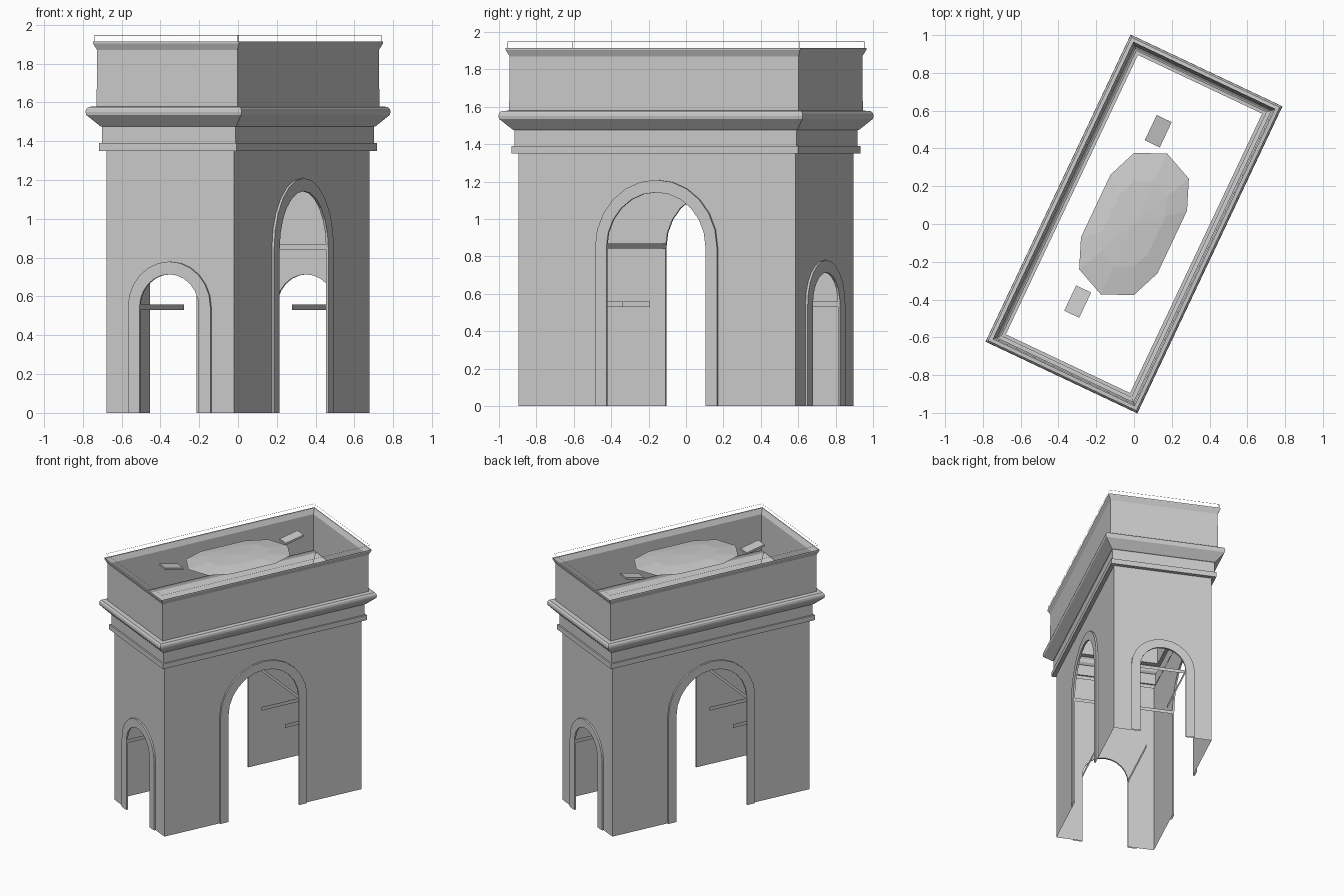
import bpy, bmesh, math
from mathutils import Vector

old = bpy.data.objects.get("Cube")
if old:
    bpy.data.objects.remove(old, do_unlink=True)

TURN = math.radians(-25.3)      # the building stands at an angle in plan
HX, HY = 0.3635, 0.818          # half depth and half length of the body
WALL_TOP = 1.35

stone = bpy.data.materials.new("pale_stone")
stone.use_nodes = True
stone.diffuse_color = (0.6, 0.6, 0.6, 1)
stone.node_tree.nodes["Principled BSDF"].inputs["Base Color"].default_value = (0.6, 0.6, 0.6, 1)


def make(name, faces):
    """Build one object from a list of faces given as point loops."""
    bm = bmesh.new()
    for loop in faces:
        bm.faces.new([bm.verts.new(p) for p in loop])
    bmesh.ops.remove_doubles(bm, verts=bm.verts, dist=1e-5)
    mesh = bpy.data.meshes.new(name)
    bm.to_mesh(mesh)
    bm.free()
    mesh.materials.append(stone)
    ob = bpy.data.objects.new(name, mesh)
    ob.rotation_euler.z = TURN
    bpy.context.scene.collection.objects.link(ob)
    return ob


def arch_path(r, spring, n=12):
    """Left foot, over the round head, to the right foot."""
    arc = [(-r * math.cos(math.pi * i / n), spring + r * math.sin(math.pi * i / n))
           for i in range(n + 1)]
    return [(-r, 0)] + arc + [(r, 0)]


def placer(out, dist):
    along = Vector((0, 0, 1)).cross(out)
    return lambda u, z, d=0: out * (dist + d) + along * u + Vector((0, 0, z))


def arched_side(name, out, dist, half, inner, outer, spring):
    at = placer(Vector(out), dist)
    # wall sheet with its opening
    opening = arch_path(inner, spring)
    outline = [(-half, 0)] + opening + [(half, 0), (half, WALL_TOP), (-half, WALL_TOP)]
    make(name + "_wall", [[at(u, z) for u, z in outline]])
    # raised surround of the arch
    rim = arch_path(outer, spring)
    d = 0.013
    faces = []
    for (a, b), (e, f) in zip(zip(opening, opening[1:]), zip(rim, rim[1:])):
        faces.append([at(*a, d), at(*b, d), at(*f, d), at(*e, d)])
        faces.append([at(*a), at(*b), at(*b, d), at(*a, d)])
        faces.append([at(*e, d), at(*f, d), at(*f), at(*e)])
    make(name + "_arch_surround", faces)


def rect(d, z):
    x, y = HX + d, HY + d
    return [Vector(p) for p in ((x, -y, z), (x, y, z), (-x, y, z), (-x, -y, z))]


def sweep(name, profile):
    """Carry a profile of outset and height around the rectangular plan."""
    rings = [rect(d, z) for d, z in profile]
    make(name, [[lo[i], lo[(i + 1) % 4], hi[(i + 1) % 4], hi[i]]
                for lo, hi in zip(rings, rings[1:]) for i in range(4)])


# walls with large arches on the long sides and small ones on the ends
for label, s in (("left", 1), ("right", -1)):
    arched_side(label + "_long", (s, 0, 0), HX, HY, 0.293, 0.36, 0.85)
for label, s in (("back", 1), ("front", -1)):
    arched_side(label + "_end", (0, s, 0), HY, HX, 0.169, 0.235, 0.545)

# mouldings and parapet
sweep("string_course", [(0, 1.35), (0.028, 1.35), (0.028, 1.39), (0.0165, 1.39)])
sweep("frieze", [(0.0165, 1.39), (0.0165, 1.475)])
sweep("cornice", [(0.0165, 1.475), (0.024, 1.478), (0.078, 1.535), (0.081, 1.55),
                  (0.079, 1.565), (0.07, 1.577), (0.038, 1.58)])
sweep("attic", [(0.038, 1.58), (0.036, 1.87)])
sweep("attic_rim", [(0.036, 1.87), (0.0525, 1.905), (0.0525, 1.915)])

# thin impost strips inside the passages
strips = []
for s in (1, -1):
    y = s * 0.293
    strips.append([(-HX, y, 0.842), (HX, y, 0.842), (HX, y, 0.868), (-HX, y, 0.868)])
    for t in (1, -1):
        x, y0, y1 = t * 0.169, s * 0.293, s * HY
        strips.append([(x, y0, 0.53), (x, y1, 0.53), (x, y1, 0.558), (x, y0, 0.558)])
make("impost_strips", strips)

# low faceted mound on the roof
quarter = [(0.224, 0.183), (0.16, 0.341)]
edge = quarter + [(0, 0.412)] + [(-x, y) for x, y in reversed(quarter)]
edge += [(-x, -y) for x, y in edge]


def ring(k, z):
    return [Vector((x * k, y * k, z)) for x, y in edge]


base, mid = ring(1, 1.885), ring(0.6, 1.905)
n = len(edge)
mound = [[base[i], base[(i + 1) % n], mid[(i + 1) % n], mid[i]] for i in range(n)]
mound += [[mid[i], mid[(i + 1) % n], Vector((0, 0, 1.913))] for i in range(n)]
make("roof_mound", mound)

# two small tilted hatches, rising away from the mound
for label, s in (("back", 1), ("front", -1)):
    cx, hw, t = -0.094, 0.044, 0.015
    lo, hi = (s * 0.425, 1.88), (s * 0.573, 1.912)
    top = [Vector(p) for p in ((cx - hw, *lo), (cx + hw, *lo), (cx + hw, *hi), (cx - hw, *hi))]
    under = [p - Vector((0, 0, t)) for p in top]
    sides = [[under[i], under[(i + 1) % 4], top[(i + 1) % 4], top[i]] for i in range(4)]
    ob = make(label + "_hatch", [top, under[::-1]] + sides)
    bm = bmesh.new()
    bm.from_mesh(ob.data)
    bmesh.ops.recalc_face_normals(bm, faces=bm.faces)
    bm.to_mesh(ob.data)
    bm.free()

# hair-thin guard rail above the parapet
rail = bpy.data.curves.new("guard_rail", "CURVE")
rail.dimensions = "3D"
rail.bevel_depth = 0.001
rail.bevel_resolution = 0
high, low = rect(0.045, 1.947), rect(0.045, 1.9)
for path, closed in [(high, True)] + [(pair, False) for pair in zip(low, high)]:
    spline = rail.splines.new("POLY")
    spline.points.add(len(path) - 1)
    for point, co in zip(spline.points, path):
        point.co = (*co, 1)
    spline.use_cyclic_u = closed
rail.materials.append(stone)
rail_ob = bpy.data.objects.new("guard_rail", rail)
rail_ob.rotation_euler.z = TURN
bpy.context.scene.collection.objects.link(rail_ob)
